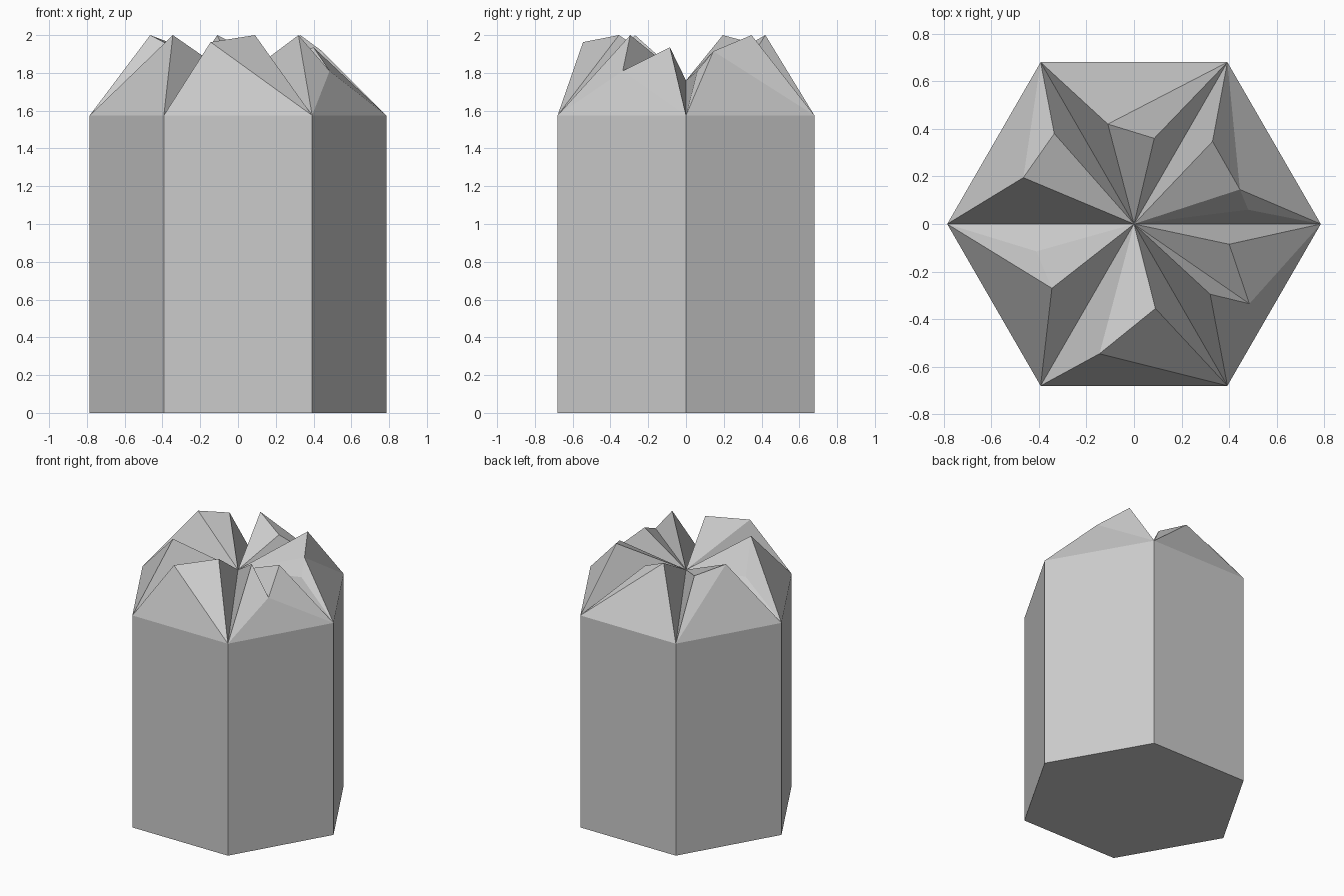
import bpy, bmesh, math

if "Cube" in bpy.data.objects:
    bpy.data.objects.remove(bpy.data.objects["Cube"])

RADIUS, RIM = 0.785, 1.575      # hexagon radius and height of the straight sides
CENTRE = (0, 0, 1.76)           # dip in the middle of the crown

# Crown peaks for each 60 degree sector, counter-clockwise from +x:
# (points from first corner to second, index of the point the outer faces fan from)
SECTORS = [
    ([(.48, .06, 1.81), (.445, .145, 1.915), (.33, .347, 2.0)], 1),
    ([(.085, .36, 1.905), (-.11, .42, 2.0)], 1),
    ([(-.335, .38, 1.95), (-.465, .195, 2.0)], 1),
    ([(-.41, -.115, 1.775), (-.345, -.27, 2.0)], 1),
    ([(-.145, -.545, 1.963), (.09, -.355, 2.0)], 0),
    ([(.32, -.295, 2.0), (.485, -.335, 1.81), (.40, -.085, 1.935)], 1),
]

bm = bmesh.new()


def ring(z):
    return [bm.verts.new((RADIUS * math.cos(math.radians(60 * i)),
                          RADIUS * math.sin(math.radians(60 * i)), z)) for i in range(6)]


# Hexagonal column
low, rim = ring(0), ring(RIM)
bm.faces.new(low[::-1])
for i in range(6):
    j = (i + 1) % 6
    bm.faces.new((low[i], low[j], rim[j], rim[i]))

# Jagged crown: inner faces fan from the centre, outer faces from one peak per sector
centre = bm.verts.new(CENTRE)
for i, (points, apex) in enumerate(SECTORS):
    chain = [rim[i]] + [bm.verts.new(p) for p in points] + [rim[(i + 1) % 6]]
    for a, b in zip(chain, chain[1:]):
        bm.faces.new((centre, a, b))
    hub = chain[apex + 1]
    for a, b in zip(chain, chain[1:] + chain[:1]):
        if hub not in (a, b):
            bm.faces.new((hub, b, a))

bmesh.ops.recalc_face_normals(bm, faces=bm.faces[:])
mesh = bpy.data.meshes.new("crystal_column")
bm.to_mesh(mesh)
bm.free()
bpy.context.collection.objects.link(bpy.data.objects.new("crystal_column", mesh))
